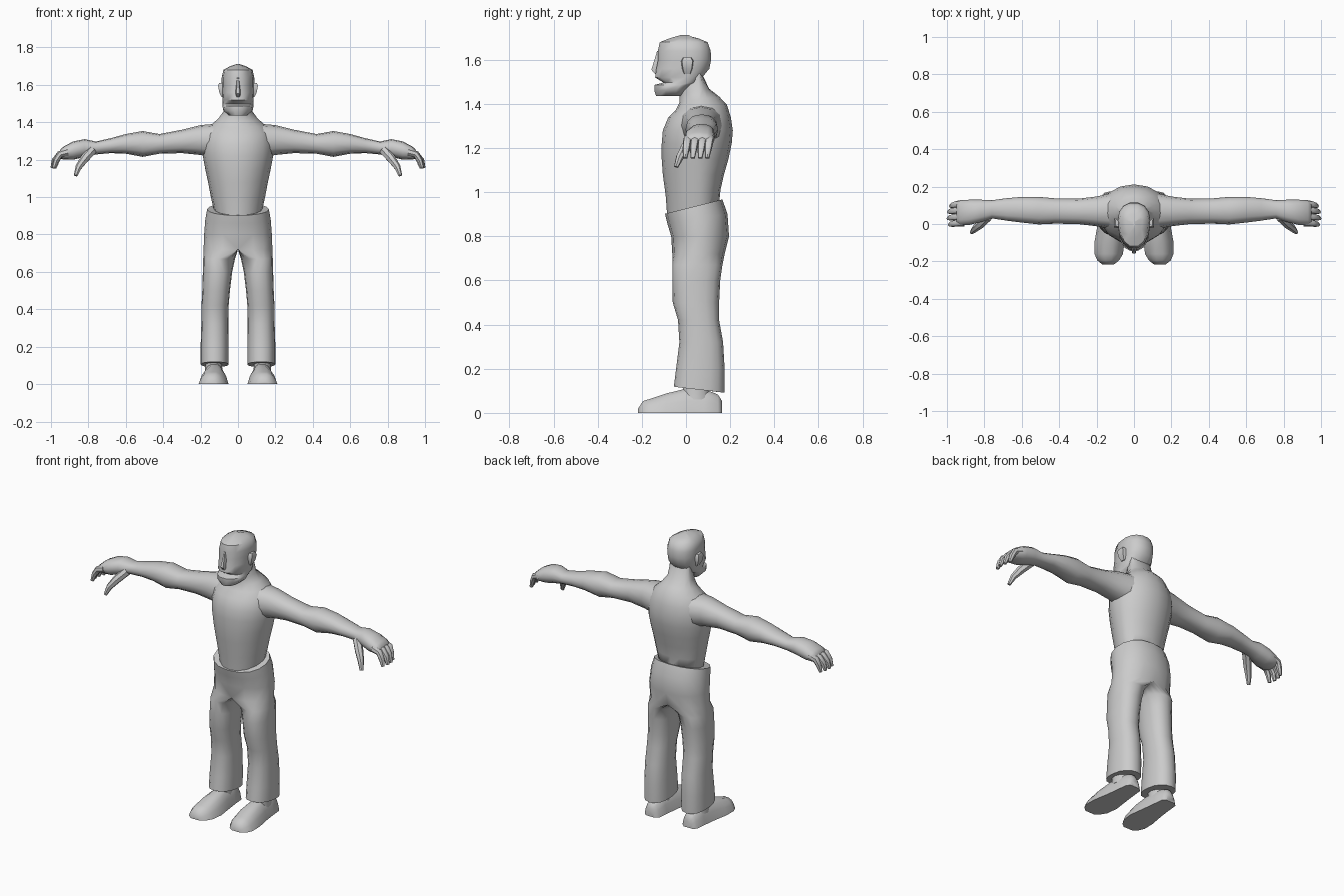
import bpy, bmesh, math
from mathutils import Vector

if "Cube" in bpy.data.objects:
    bpy.data.objects.remove(bpy.data.objects["Cube"])

grey = bpy.data.materials.new("plain grey")
grey.diffuse_color = (0.6, 0.6, 0.6, 1)
grey.use_nodes = True
grey.node_tree.nodes["Principled BSDF"].inputs["Base Color"].default_value = grey.diffuse_color


def spow(v, p):
    return math.copysign(abs(v) ** p, v)


def angles(n):
    return [2 * math.pi * i / n for i in range(n)]


def loft(name, rings, mirror=False, open_seam=False, angle=50):
    """Skin a list of equal-length point rings and cap both ends."""
    bm = bmesh.new()
    rows = [[bm.verts.new(p) for p in ring] for ring in rings]
    n = len(rows[0])
    for a, b in zip(rows, rows[1:]):
        for i in range(n):
            j = (i + 1) % n
            bm.faces.new((a[i], a[j], b[j], b[i]))
    bm.faces.new(rows[0])
    bm.faces.new(rows[-1])
    if open_seam:  # drop the inner wall lying on the mirror plane
        wall = [f for f in bm.faces if all(abs(v.co.x) < 1e-5 for v in f.verts)]
        bmesh.ops.delete(bm, geom=wall, context='FACES')
    bmesh.ops.recalc_face_normals(bm, faces=bm.faces)
    me = bpy.data.meshes.new(name)
    bm.to_mesh(me)
    bm.free()
    ob = bpy.data.objects.new(name, me)
    bpy.context.collection.objects.link(ob)
    me.materials.append(grey)
    bpy.ops.object.select_all(action='DESELECT')
    ob.select_set(True)
    bpy.context.view_layer.objects.active = ob
    bpy.ops.object.shade_smooth_by_angle(angle=math.radians(angle))
    if mirror:
        m = ob.modifiers.new("Mirror", 'MIRROR')
        m.use_clip = True
        m.merge_threshold = 0.0005
    return ob


def level(z, w, yf, yb, mid, tilt=0, n=16, p=1.0):
    """Horizontal ring with its own front and back depth around mid."""
    pts = []
    for t in angles(n):
        s = spow(math.sin(t), p)
        y = mid + s * ((yb - mid) if s > 0 else (mid - yf))
        pts.append((w * spow(math.cos(t), p), y, z + tilt * (y - mid)))
    return pts


def tube(name, path, radii, n=7, mirror=True):
    """Round tube through a few points."""
    path = [Vector(p) for p in path]
    rings = []
    for i, c in enumerate(path):
        d = (path[min(i + 1, len(path) - 1)] - path[max(i - 1, 0)]).normalized()
        u = d.cross(Vector((0, 1, 0))).normalized()
        v = d.cross(u)
        rings.append([c + radii[i] * (u * math.cos(t) + v * math.sin(t)) for t in angles(n)])
    return loft(name, rings, mirror)


# Torso and neck: z, half width, front, back, tilt
torso = [(.925, .128, -.085, .15, .25), (1.0, .145, -.092, .156, .1),
         (1.08, .16, -.105, .172, 0), (1.15, .175, -.11, .192, 0),
         (1.22, .188, -.11, .207, 0), (1.28, .19, -.105, .212, 0),
         (1.34, .178, -.08, .203, 0), (1.385, .145, -.045, .185, .1),
         (1.42, .105, -.03, .15, .15), (1.46, .076, -.03, .105, .2),
         (1.54, .066, -.035, .07, .1)]
loft("torso", [level(z, w, f, b, .06, t) for z, w, f, b, t in torso], angle=70)

# Head: z, half width, front, back
head = [(1.437, .05, -.138, -.02), (1.462, .078, -.146, .0), (1.486, .083, -.146, .035),
        (1.497, .083, -.105, .055), (1.52, .083, -.143, .075), (1.56, .086, -.138, .108),
        (1.6, .087, -.13, .116), (1.64, .087, -.131, .114), (1.68, .078, -.122, .1),
        (1.698, .045, -.075, .055), (1.712, .006, -.025, -.01)]
loft("head", [level(z, w, f, b, min(.02, (f + b) / 2 + .03), n=14, p=.9)
              for z, w, f, b in head])

# Nose wedge
nose = [(1.535, .016, -.14), (1.555, .02, -.157), (1.6, .012, -.143), (1.64, .008, -.131)]
loft("nose", [[(-w, -.115, z), (w, -.115, z), (w * .45, f, z), (-w * .45, f, z)]
              for z, w, f in nose])

# Ears
ears = [(1.535, .088, .012), (1.56, .1, .02), (1.595, .107, .024), (1.61, .1, .016)]
loft("ears", [[(.07, -d, z), (x, .006 - d, z), (x, .006 + d, z), (.07, .012 + d, z)]
              for z, x, d in ears], True)

# Arms with palms: x, front, back, bottom, top
arm = [(.08, -.035, .175, 1.2, 1.395), (.2, -.012, .147, 1.225, 1.385),
       (.3, 0, .135, 1.235, 1.36), (.42, .002, .137, 1.232, 1.337),
       (.51, -.002, .145, 1.215, 1.353), (.6, .008, .145, 1.232, 1.337),
       (.68, .018, .138, 1.235, 1.315), (.76, .03, .127, 1.228, 1.297),
       (.82, .01, .13, 1.215, 1.31), (.88, -.005, .13, 1.2, 1.298),
       (.93, -.008, .127, 1.2, 1.272), (.95, .005, .115, 1.205, 1.255)]
loft("arms", [[(x, (f + b) / 2 + (b - f) / 2 * spow(math.cos(t), .85),
                (lo + hi) / 2 + (hi - lo) / 2 * spow(math.sin(t), .85)) for t in angles(12)]
              for x, f, b, lo, hi in arm], True, angle=70)

# Fingers and thumbs
for i, y in enumerate((.008, .042, .076, .108)):
    tip = (.985, .993, .99, .98)[i]
    tube("finger_%d" % (i + 1),
         [(.91, y, 1.24), (.952, y - .003, 1.228), (tip - .012, y - .008, 1.195),
          (tip, y - .012, 1.155)], [.021, .019, .016, .01])
tube("thumb", [(.78, .04, 1.25), (.82, .0, 1.205), (.852, -.028, 1.16), (.868, -.045, 1.115)],
     [.026, .024, .018, .01])

# Trousers, legs: z, inner, outer, front, back, tilt
legs = [(.105, .05, .2, -.055, .175, -.12), (.2, .05, .2, -.045, .175, 0),
        (.32, .052, .196, -.03, .168, 0), (.42, .05, .195, -.036, .15, 0),
        (.5, .043, .191, -.06, .15, 0), (.6, .031, .188, -.062, .155, 0),
        (.67, .016, .186, -.062, .165, 0)]
# Trousers, hips: z, outer, front, back, tilt
hips = [(.72, .184, -.062, .175, 0), (.8, .181, -.067, .195, 0),
        (.88, .175, -.085, .188, .15), (.935, .165, -.095, .165, .25),
        (.932, .125, -.08, .145, .25)]
rings = []
for z, xi, xo, f, b, tilt in legs:
    rings.append([((xi + xo) / 2 + (xo - xi) / 2 * spow(math.cos(t), .85),
                   (f + b) / 2 + (b - f) / 2 * spow(math.sin(t), .9),
                   z + tilt * (b - f) / 2 * math.sin(t)) for t in angles(16)])
for z, xo, f, b, tilt in hips:
    rings.append([(xo * max(0, spow(math.cos(t), .85)) if abs(math.cos(t)) > 1e-4 else 0,
                   (f + b) / 2 + (b - f) / 2 * math.sin(t),
                   z + tilt * (b - f) / 2 * math.sin(t)) for t in angles(16)])
loft("trousers", rings, True, open_seam=True, angle=70)

# Shoes: y, half width, height, centre x
shoe = [(.163, .03, .055, .128), (.145, .05, .085, .128), (.08, .056, .112, .128),
        (0, .066, .112, .128), (-.09, .08, .09, .13), (-.16, .076, .066, .135),
        (-.195, .058, .055, .138), (-.217, .03, .02, .138)]
loft("shoes", [[(cx + w * spow(math.cos(t), .7) * (1 - .25 * max(0, math.sin(t))), y,
                 max(0, h * spow(math.sin(t), .9))) for t in angles(14)]
               for y, w, h, cx in shoe], True)

# Ankles
loft("ankles", [[(.13 + r * math.cos(t), .045 + 1.4 * r * math.sin(t), z) for t in angles(10)]
                for z, r in ((.06, .048), (.11, .044), (.16, .044))], True)
